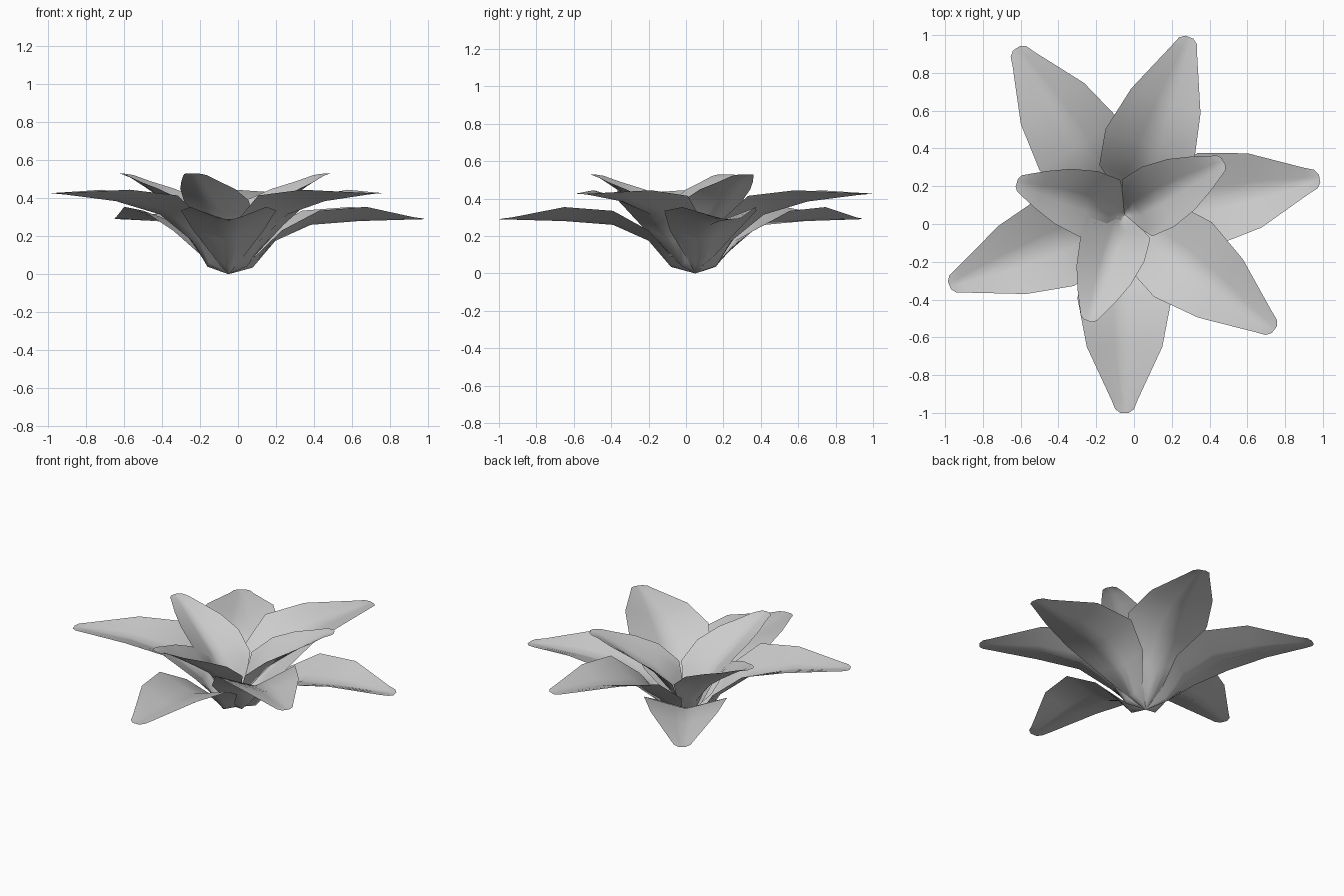
import bpy, bmesh
from math import radians, cos, sin
from mathutils import Vector

CENTRE = Vector((-0.05, 0.05, 0.0))
COLS = 8


def make_petal(name, angle, rows):
    """Sheet petal; each row is (distance out, midrib height, half width, edge lift)."""
    a = radians(angle)
    out = Vector((cos(a), sin(a), 0))
    side = Vector((-sin(a), cos(a), 0))
    bm = bmesh.new()
    grid = []
    for r, z, hw, lift in rows:
        line = []
        for i in range(COLS + 1):
            t = 2 * i / COLS - 1
            p = CENTRE + out * r + side * (hw * t)
            p.z = z + lift * abs(t) ** 1.05
            line.append(bm.verts.new(p))
        grid.append(line)
    for lo, hi in zip(grid, grid[1:]):
        for i in range(COLS):
            bm.faces.new((lo[i], hi[i], hi[i + 1], lo[i + 1]))
    for f in bm.faces:
        f.normal_update()
        if f.normal.z < 0:
            f.normal_flip()
        f.smooth = True
    me = bpy.data.meshes.new(name)
    bm.to_mesh(me)
    bm.free()
    ob = bpy.data.objects.new(name, me)
    bpy.context.collection.objects.link(ob)


# Low, wide outer petals
outer = [(0.0, 0.0, 0.02, 0.01), (0.13, 0.035, 0.08, 0.06), (0.25, 0.175, 0.185, 0.055),
         (0.44, 0.26, 0.25, 0.075), (0.70, 0.28, 0.20, 0.075),
         (0.98, 0.288, 0.07, 0.012), (1.03, 0.289, 0.05, 0.005), (1.05, 0.29, 0.022, 0.0)]
# Middle petals, raised between the outer ones
middle = [(0.0, 0.0, 0.02, 0.01), (0.12, 0.04, 0.10, 0.08), (0.20, 0.17, 0.215, 0.09),
          (0.39, 0.315, 0.25, 0.10), (0.64, 0.385, 0.195, 0.06),
          (0.93, 0.42, 0.07, 0.01), (0.98, 0.424, 0.05, 0.004), (1.0, 0.425, 0.022, 0.0)]
# Short steep inner petals, wide enough low down to close the heart
inner = [(0.0, 0.0, 0.03, 0.02), (0.035, 0.03, 0.10, 0.10), (0.075, 0.13, 0.17, 0.16),
         (0.20, 0.28, 0.18, 0.11), (0.34, 0.38, 0.152, 0.07),
         (0.46, 0.46, 0.104, 0.03),
         (0.54, 0.51, 0.065, 0.012), (0.58, 0.525, 0.045, 0.004), (0.595, 0.53, 0.022, 0.0)]

for tier, rows, angles in (("outer", outer, (123, 10.5, -90)),
                           ("middle", middle, (70, -37.6, 202)),
                           ("inner", inner, (163.5, 28, 251))):
    for n, ang in enumerate(angles):
        make_petal(f"{tier}_petal_{n + 1}", ang, rows)
